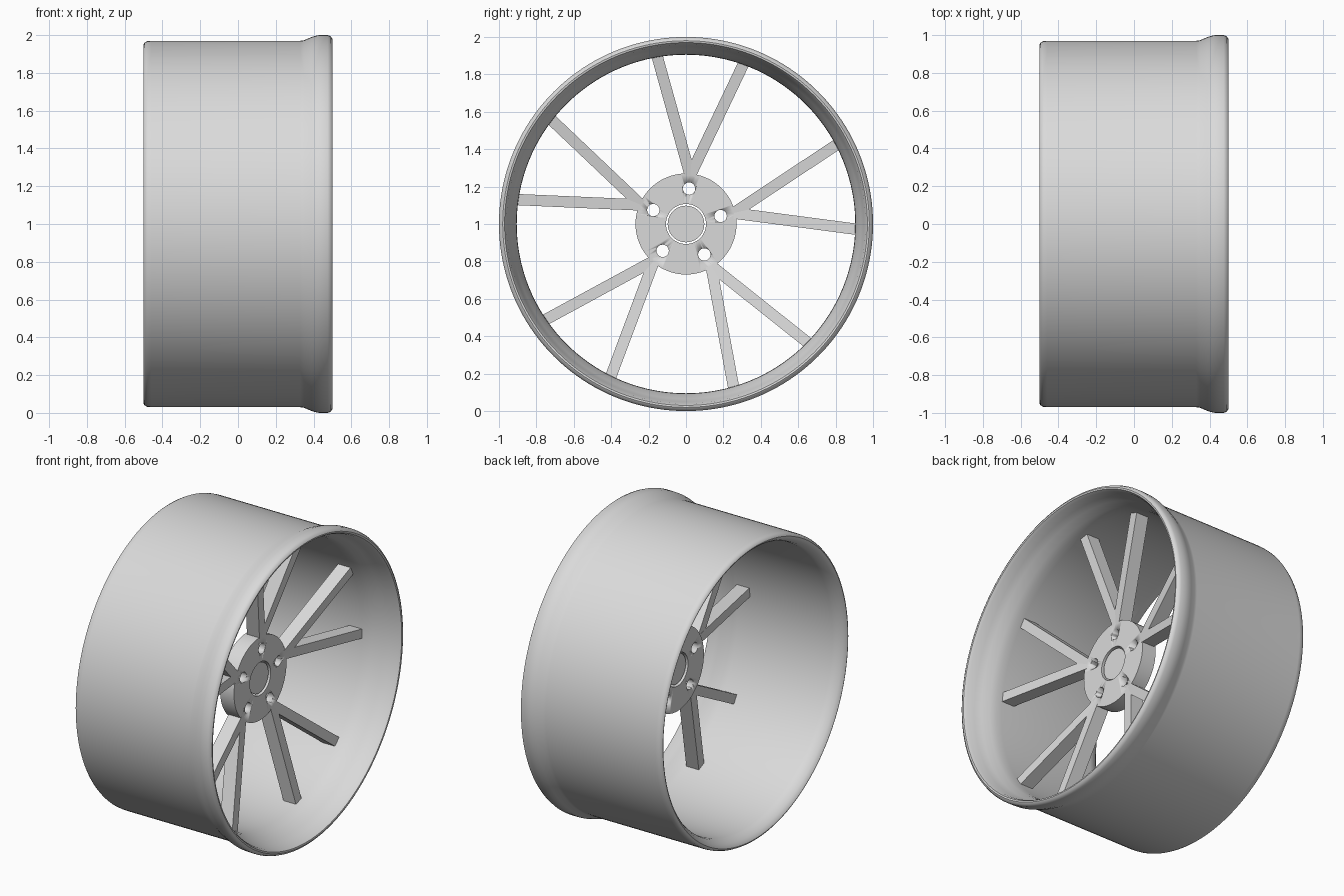
import bpy, bmesh, math
from mathutils import Matrix, Vector

if "Cube" in bpy.data.objects:
    bpy.data.objects.remove(bpy.data.objects["Cube"])

AXLE = Vector((0, 0, 1))
PAIR_ANGLE = math.radians(85)     # first spoke pair, measured from +y towards +z
SPREAD = math.radians(20.5)       # half angle between the two spokes of a pair

metal = bpy.data.materials.new("light_grey_metal")
metal.diffuse_color = (0.7, 0.7, 0.7, 1)
metal.use_nodes = True
metal.node_tree.nodes["Principled BSDF"].inputs["Base Color"].default_value = metal.diffuse_color


def finish(name, bm, smooth_angle=30):
    bmesh.ops.recalc_face_normals(bm, faces=bm.faces)
    mesh = bpy.data.meshes.new(name)
    bm.to_mesh(mesh)
    bm.free()
    mesh.materials.append(metal)
    ob = bpy.data.objects.new(name, mesh)
    bpy.context.collection.objects.link(ob)
    if smooth_angle:
        bpy.ops.object.select_all(action='DESELECT')
        ob.select_set(True)
        bpy.context.view_layer.objects.active = ob
        bpy.ops.object.shade_smooth_by_angle(angle=math.radians(smooth_angle))
    return ob


def lathe(name, profile, segments, smooth_angle=30):
    """Revolve a closed (x, radius) outline around the axle."""
    bm = bmesh.new()
    rings = []
    for i in range(segments):
        a = 2 * math.pi * i / segments
        rings.append([bm.verts.new((x, r * math.cos(a), 1 + r * math.sin(a)))
                      for x, r in profile])
    n = len(profile)
    for i in range(segments):
        a, b = rings[i], rings[(i + 1) % segments]
        for j in range(n):
            k = (j + 1) % n
            bm.faces.new((a[j], a[k], b[k], b[j]))
    return finish(name, bm, smooth_angle)


def axle_cylinder(bm, x0, x1, radius, y, z, segments):
    place = Matrix.Translation(((x0 + x1) / 2, y, z)) @ Matrix.Rotation(math.pi / 2, 4, 'Y')
    bmesh.ops.create_cone(bm, cap_ends=True, segments=segments, radius1=radius,
                          radius2=radius, depth=x1 - x0, matrix=place)


# Rim barrel: chamfered rear edge, straight barrel, flared front lip
lathe("rim", [
    (-0.50, 0.950), (-0.495, 0.960), (-0.48, 0.968), (-0.46, 0.970),
    (0.33, 0.970), (0.35, 0.973), (0.39, 0.990), (0.42, 0.999), (0.44, 1.0),
    (0.475, 1.0), (0.492, 0.993), (0.50, 0.980), (0.498, 0.970),
    (0.48, 0.960), (0.43, 0.950), (0.39, 0.935), (0.34, 0.915), (0.30, 0.907),
    (0.26, 0.905), (-0.42, 0.905), (-0.45, 0.910), (-0.48, 0.927), (-0.495, 0.940)],
    160, 40)

# Hub disc with an open bore
hub = lathe("hub", [(0.06, 0.27), (0.16, 0.27), (0.16, 0.107), (0.06, 0.107)], 64)

# Five bolt holes cut through the hub
bm = bmesh.new()
for i in range(5):
    a = PAIR_ANGLE + i * math.tau / 5
    axle_cylinder(bm, 0.0, 0.3, 0.033, 0.19 * math.cos(a), 1 + 0.19 * math.sin(a), 24)
cutter = finish("bolt_hole_cutter", bm)
cutter.hide_render = True
cut = hub.modifiers.new("bolt_holes", 'BOOLEAN')
cut.operation = 'DIFFERENCE'
cut.solver = 'EXACT'
cut.object = cutter
bpy.context.view_layer.objects.active = hub
bpy.ops.object.modifier_apply(modifier=cut.name)
bpy.data.objects.remove(cutter)

# Centre cap, a separate disc inside the bore
bm = bmesh.new()
axle_cylinder(bm, 0.07, 0.15, 0.098, 0, 1, 48)
finish("centre_cap", bm)

# Spokes: five V-shaped pairs that lean forward towards the rim
APEX, LENGTH, HALF_WIDTH, DEPTH = 0.26, 0.71, 0.03, 0.09
for i in range(5):
    base = PAIR_ANGLE + i * math.tau / 5
    root = Vector((0, math.cos(base), math.sin(base))) * APEX
    for side in (-1, 1):
        a = base + side * SPREAD
        along = Vector((0, math.cos(a), math.sin(a)))
        across = Vector((0, -math.sin(a), math.cos(a)))
        bm = bmesh.new()
        ends = []
        for t, front in ((-0.03, 0.155), (LENGTH - 0.025, 0.263)):
            ends.append([bm.verts.new(AXLE + root + along * t + across * w * HALF_WIDTH
                                      + Vector((front - d, 0, 0)))
                         for w, d in ((-1, 0), (1, 0), (1, DEPTH), (-1, DEPTH))])
        inner, outer = ends
        bm.faces.new(inner)
        bm.faces.new(outer)
        for j in range(4):
            k = (j + 1) % 4
            bm.faces.new((inner[j], inner[k], outer[k], outer[j]))
        finish(f"spoke_{i + 1}_{'left' if side > 0 else 'right'}", bm, 0)
